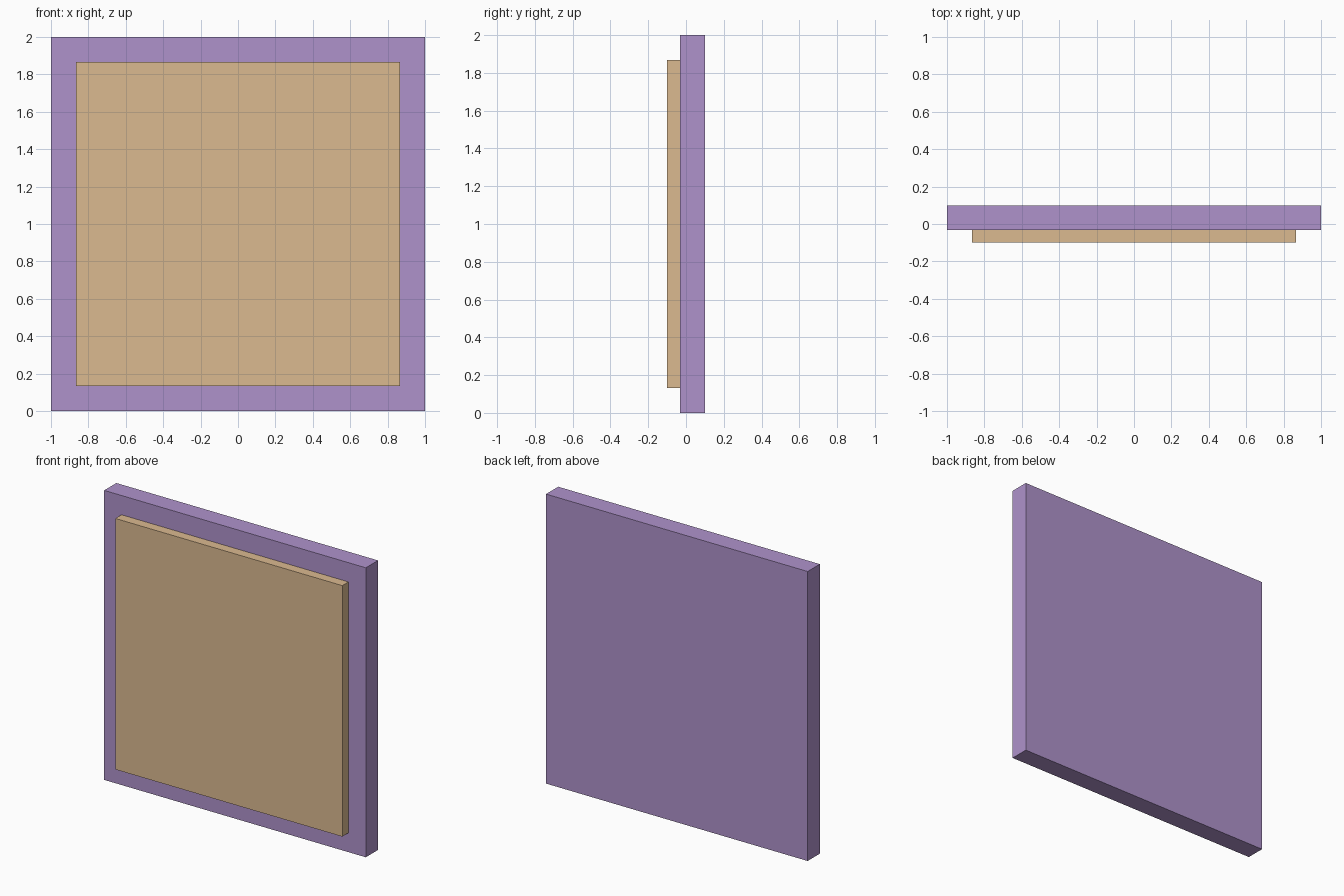
import bpy

if "Cube" in bpy.data.objects:
    bpy.data.objects.remove(bpy.data.objects["Cube"])


def box(name, x, y, z, color):
    """Box spanning the given (min, max) ranges, with a flat colour."""
    spans = (x, y, z)
    bpy.ops.mesh.primitive_cube_add(size=1, location=[(a + b) / 2 for a, b in spans])
    obj = bpy.context.object
    obj.name = name
    obj.scale = [b - a for a, b in spans]
    bpy.ops.object.transform_apply(location=False, rotation=False, scale=True)
    mat = bpy.data.materials.new(name + "_color")
    mat.diffuse_color = color
    mat.use_nodes = True
    mat.node_tree.nodes["Principled BSDF"].inputs["Base Color"].default_value = mat.diffuse_color
    obj.data.materials.append(mat)
    return obj


MARGIN = 0.133   # visible border around the front panel
SEAM = -0.033    # plane where the panel meets the backing

# Full-size backing slab
box("backing_slab", (-1, 1), (SEAM, 0.1), (0, 2), (0.43, 0.29, 0.60, 1))

# Smaller raised panel on the front
box("front_panel", (-1 + MARGIN, 1 - MARGIN), (-0.1, SEAM),
    (MARGIN, 2 - MARGIN), (0.71, 0.49, 0.28, 1))
